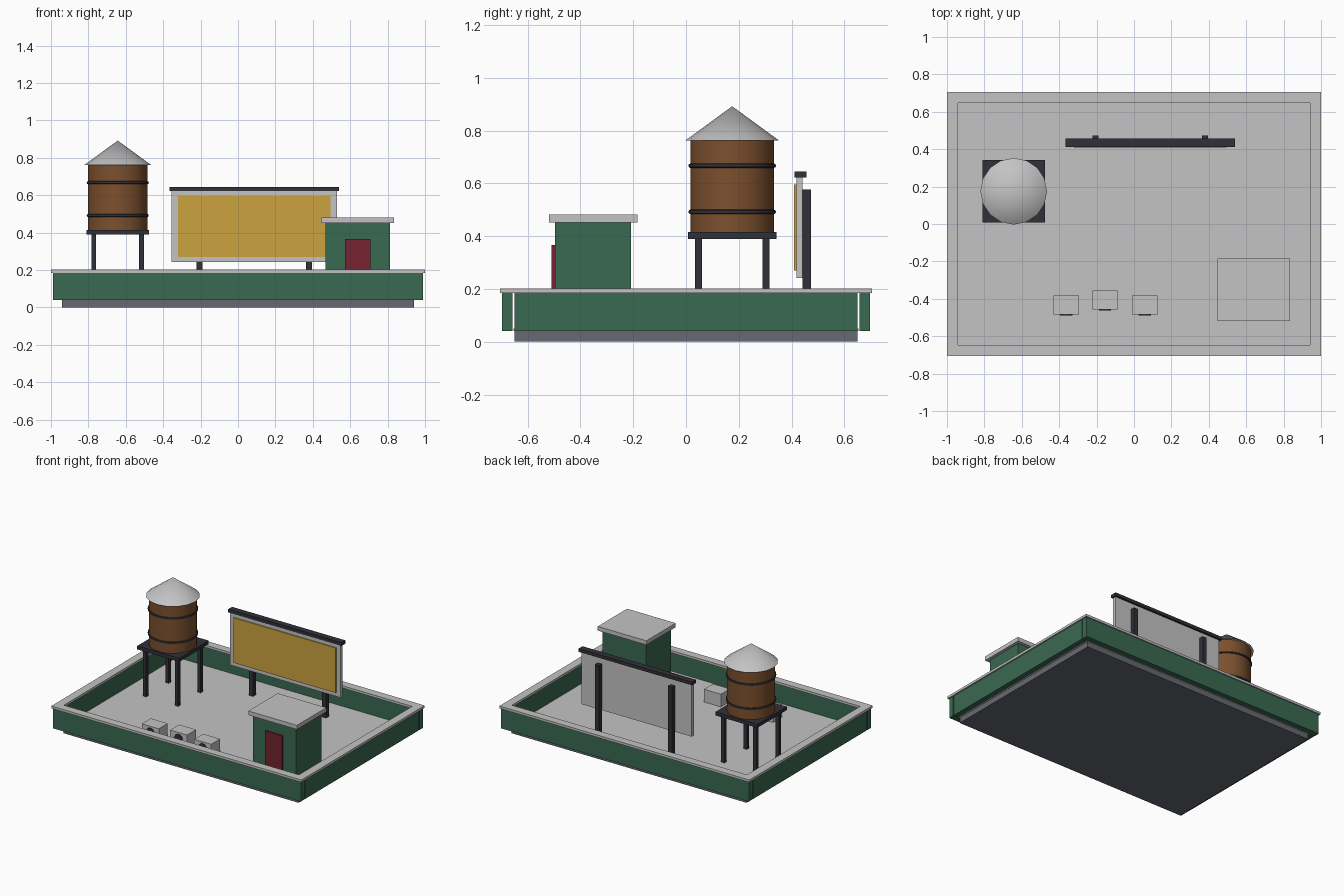
import bpy
import bmesh
import math

cube = bpy.data.objects.get("Cube")
if cube:
    bpy.data.objects.remove(cube, do_unlink=True)


def material(name, r, g, b):
    mat = bpy.data.materials.new(name)
    mat.use_nodes = True
    mat.diffuse_color = (r, g, b, 1)
    mat.node_tree.nodes["Principled BSDF"].inputs["Base Color"].default_value = (r, g, b, 1)
    return mat


GREEN = material("wall green", 0.042, 0.144, 0.083)
GREY = material("light grey", 0.55, 0.55, 0.56)
SLATE = material("slate", 0.135, 0.14, 0.17)
CHARCOAL = material("charcoal", 0.03, 0.03, 0.04)
BROWN = material("barrel brown", 0.20, 0.08, 0.027)
YELLOW = material("panel yellow", 0.60, 0.36, 0.05)
RED = material("door red", 0.18, 0.017, 0.03)


def finish(name, bm, mat):
    bmesh.ops.recalc_face_normals(bm, faces=bm.faces)
    mesh = bpy.data.meshes.new(name)
    bm.to_mesh(mesh)
    bm.free()
    mesh.materials.append(mat)
    obj = bpy.data.objects.new(name, mesh)
    bpy.context.collection.objects.link(obj)
    return obj


def box(name, mat, x, y, z):
    """Box from (low, high) ranges on each axis."""
    bm = bmesh.new()
    bmesh.ops.create_cube(bm, size=1)
    for v in bm.verts:
        v.co = [r[0] if c < 0 else r[1] for c, r in zip(v.co, (x, y, z))]
    return finish(name, bm, mat)


def span(centre, half):
    return (centre - half, centre + half)


def lathe(name, mat, profile, centre, sides):
    """Revolve (radius, z) points about a vertical axis."""
    bm = bmesh.new()
    verts = [bm.verts.new((r, 0, z)) for r, z in profile]
    edges = [bm.edges.new(pair) for pair in zip(verts, verts[1:])]
    bmesh.ops.spin(bm, geom=verts + edges, cent=(0, 0, 0), axis=(0, 0, 1),
                   angle=math.tau, steps=sides)
    bmesh.ops.remove_doubles(bm, verts=bm.verts, dist=0.0001)
    obj = finish(name, bm, mat)
    obj.location = (*centre, 0)
    bpy.ops.object.select_all(action="DESELECT")
    obj.select_set(True)
    bpy.context.view_layer.objects.active = obj
    bpy.ops.object.shade_smooth_by_angle(angle=math.radians(40))
    return obj


# Base slab and roof deck
FLOOR = 0.05
box("base_slab", SLATE, span(0, 0.94), span(0, 0.65), (0, 0.04))
box("deck", GREY, span(0, 0.945), span(0, 0.653), (0.04, FLOOR))

# Parapet walls, with narrow gaps at the corners
for side, label in ((-1, "right"), (1, "left")):
    box(label + "_parapet", GREEN, span(side * 0.97, 0.02), span(0, 0.65), (0.04, 0.185))
for side, label in ((-1, "front"), (1, "back")):
    box(label + "_parapet", GREEN, span(0, 0.99), span(side * 0.677, 0.02), (0.04, 0.185))

# One-piece coping frame
bm = bmesh.new()
loops = []
for hx, hy in ((1.0, 0.705), (0.94, 0.647)):
    loops.append([bm.verts.new((sx * hx, sy * hy, 0.185))
                  for sx, sy in ((-1, -1), (1, -1), (1, 1), (-1, 1))])
for i in range(4):
    j = (i + 1) % 4
    bm.faces.new((loops[0][i], loops[0][j], loops[1][j], loops[1][i]))
top = bmesh.ops.extrude_face_region(bm, geom=bm.faces[:])["geom"]
for item in top:
    if isinstance(item, bmesh.types.BMVert):
        item.co.z = 0.202
finish("coping", bm, GREY)

# Water tank stand
TX, TY = -0.643, 0.175
for sx in (-1, 1):
    for sy in (-1, 1):
        box("tank_leg", CHARCOAL, span(TX + sx * 0.128, 0.013),
            span(TY + sy * 0.128, 0.013), (FLOOR, 0.395))
box("tank_platform", CHARCOAL, span(TX, 0.168), span(TY, 0.168), (0.39, 0.415))

# Barrel, hoops and conical roof
lathe("tank_barrel", BROWN, [(0, 0.412), (0.158, 0.412), (0.158, 0.762), (0, 0.762)],
      (TX, TY), 32)
for z in (0.492, 0.667):
    hoop = [(0.159 + 0.007 * math.cos(a * math.tau / 8), z + 0.008 * math.sin(a * math.tau / 8))
            for a in range(9)]
    lathe("tank_hoop", CHARCOAL, hoop, (TX, TY), 32)
lathe("tank_roof", GREY, [(0, 0.762), (0.178, 0.762), (0, 0.892)], (TX, TY), 16)

# Billboard
box("billboard_panel", GREY, (-0.355, 0.528), (0.418, 0.442), (0.242, 0.622))
box("billboard_face", YELLOW, (-0.322, 0.494), (0.41, 0.419), (0.27, 0.595))
box("billboard_cap", CHARCOAL, (-0.367, 0.54), (0.411, 0.456), (0.622, 0.645))
for x in (-0.205, 0.38):
    box("billboard_post", CHARCOAL, span(x, 0.016), (0.441, 0.474), (FLOOR, 0.576))

# Stair hut
box("hut_walls", GREEN, (0.468, 0.813), (-0.496, -0.209), (FLOOR, 0.452))
box("hut_roof", GREY, (0.446, 0.835), (-0.519, -0.184), (0.452, 0.482))
box("hut_door", RED, (0.572, 0.708), (-0.51, -0.495), (FLOOR, 0.367))

# Air conditioning units with round front fans
for x, y in ((-0.362, -0.434), (-0.155, -0.406), (0.057, -0.434)):
    box("air_unit", GREY, span(x, 0.068), span(y, 0.051), (FLOOR, 0.142))
    fan = lathe("air_unit_fan", CHARCOAL,
                [(0, -0.003), (0.033, -0.003), (0.033, 0.005), (0, 0.005)], (0, 0), 16)
    fan.rotation_euler.x = math.pi / 2
    fan.location = (x, y - 0.051, 0.098)
